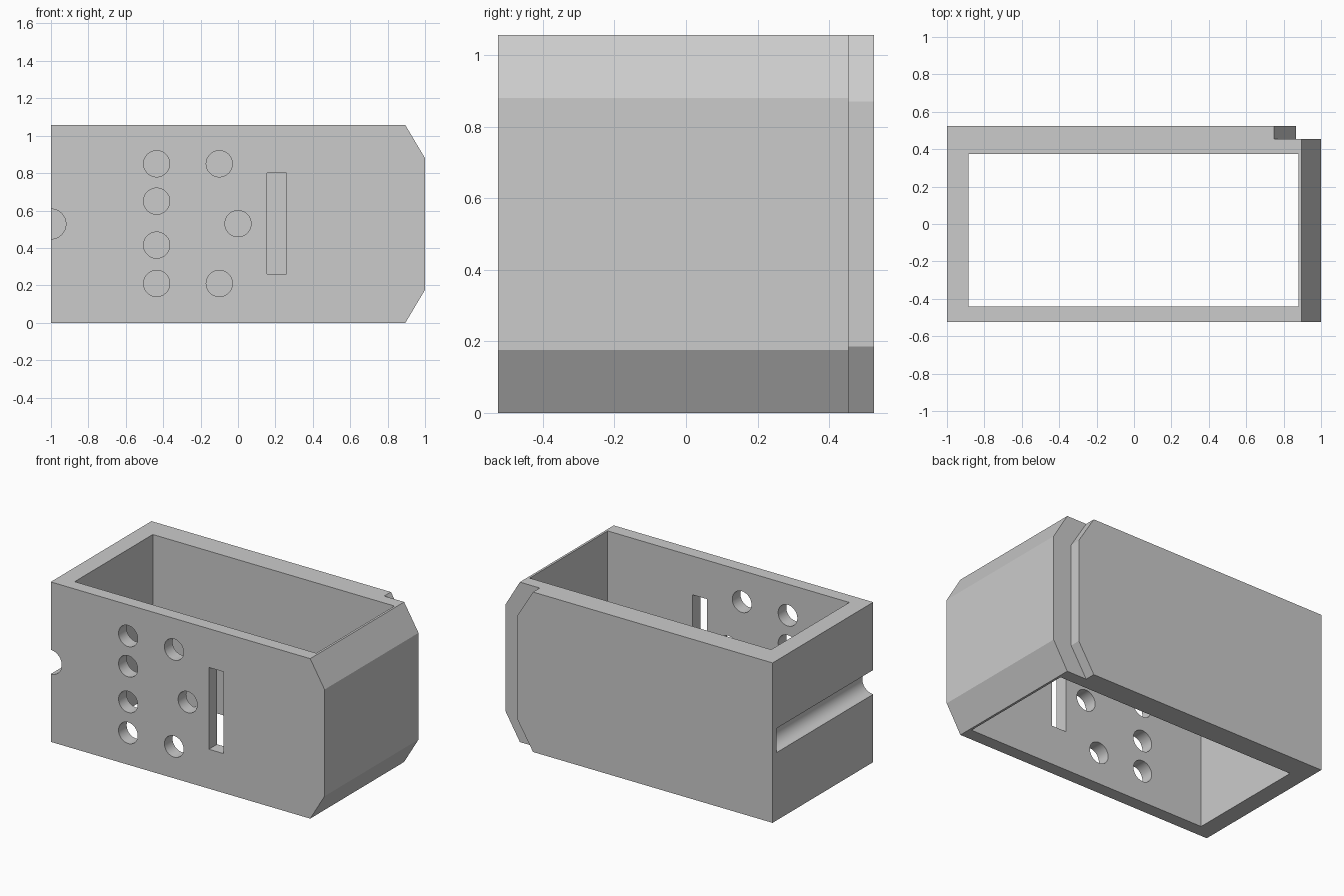
import bpy, bmesh, math

cube = bpy.data.objects.get("Cube")
if cube:
    bpy.data.objects.remove(cube, do_unlink=True)

HEIGHT, DEPTH = 1.056, 0.525
MID = HEIGHT / 2

grey = bpy.data.materials.new("light grey")
grey.use_nodes = True
colour = (0.6, 0.6, 0.6, 1)
grey.diffuse_color = colour
grey.node_tree.nodes["Principled BSDF"].inputs["Base Color"].default_value = colour


def prism(name, profile, y0, y1):
    """Extrude an x-z outline from y0 to y1."""
    bm = bmesh.new()
    face = bm.faces.new([bm.verts.new((x, y0, z)) for x, z in profile])
    grown = bmesh.ops.extrude_face_region(bm, geom=[face])["geom"]
    verts = [v for v in grown if isinstance(v, bmesh.types.BMVert)]
    bmesh.ops.translate(bm, verts=verts, vec=(0, y1 - y0, 0))
    bmesh.ops.recalc_face_normals(bm, faces=bm.faces)
    mesh = bpy.data.meshes.new(name)
    bm.to_mesh(mesh)
    bm.free()
    mesh.materials.append(grey)
    obj = bpy.data.objects.new(name, mesh)
    bpy.context.collection.objects.link(obj)
    return obj


def rect(x0, x1, z0, z1):
    return [(x0, z0), (x1, z0), (x1, z1), (x0, z1)]


def circle(x, z, r, n=48):
    return [(x + r * math.cos(math.tau * i / n), z + r * math.sin(math.tau * i / n))
            for i in range(n)]


def mirrored(upper):
    """Complete an outline from its half above mid height."""
    return upper + [(x, HEIGHT - z) for x, z in reversed(upper)]


# Block with chamfered corners on its left end
body = prism("box_body", mirrored([(-1, HEIGHT), (0.895, HEIGHT), (1, 0.88)]), -DEPTH, DEPTH)

cutters = [
    # Open well through the full height
    prism("well_cutter", rect(-0.885, 0.88, -0.2, 1.3), -0.44, 0.375),
    # Step around the chamfered back lip
    prism("step_cutter", mirrored([(1.2, 1.155), (0.688, 1.155), (0.865, 0.87)]), 0.455, 0.6),
    # Half-round groove that stops short of the back
    prism("groove_cutter", circle(-1, MID, 0.08), -0.6, 0.485),
    # Slot in the front wall
    prism("slot_cutter", rect(0.155, 0.26, 0.26, 0.80), -0.6, -0.3),
]

# Round holes in the front wall
holes = [(-0.435, 0.85), (-0.435, 0.65), (-0.435, 0.415), (-0.435, 0.21),
         (-0.1, 0.85), (-0.1, 0.21), (0, 0.53)]
for x, z in holes:
    cutters.append(prism("hole_cutter", circle(x, z, 0.07), -0.6, -0.3))

bpy.context.view_layer.objects.active = body
for cutter in cutters:
    cutter.hide_render = True
    cut = body.modifiers.new("cut", "BOOLEAN")
    cut.operation = "DIFFERENCE"
    cut.solver = "EXACT"
    cut.object = cutter
    bpy.ops.object.modifier_apply(modifier=cut.name)
    bpy.data.objects.remove(cutter, do_unlink=True)

bpy.ops.object.select_all(action="DESELECT")
body.select_set(True)
bpy.ops.object.shade_smooth_by_angle(angle=math.radians(25))
